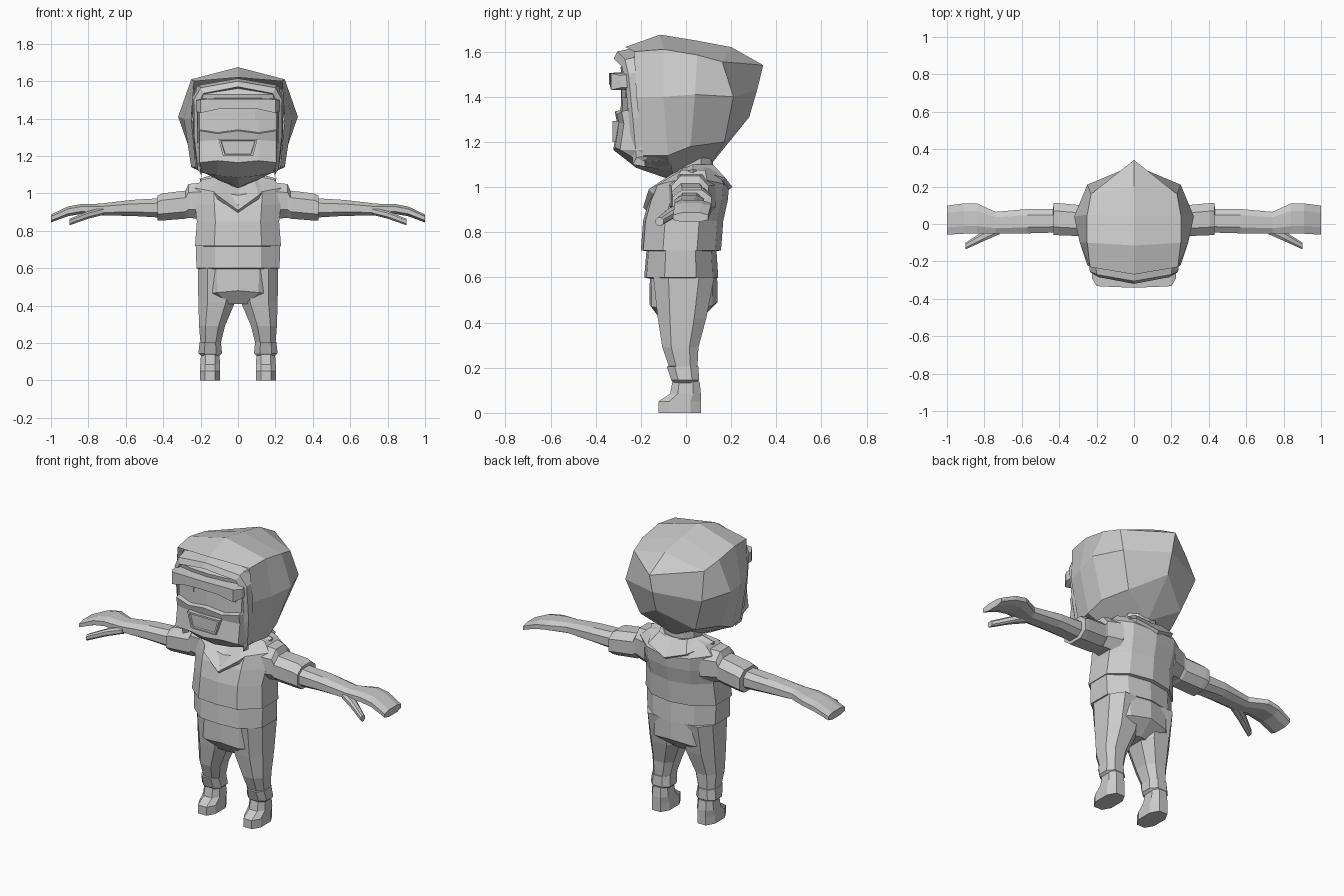
import bpy, bmesh

grey = bpy.data.materials.new("plain_grey")
grey.diffuse_color = (0.6, 0.6, 0.6, 1)


def finish(name, bm, mirror):
    bmesh.ops.remove_doubles(bm, verts=bm.verts, dist=0.0005)
    bmesh.ops.recalc_face_normals(bm, faces=bm.faces)
    me = bpy.data.meshes.new(name)
    bm.to_mesh(me)
    bm.free()
    me.materials.append(grey)
    ob = bpy.data.objects.new(name, me)
    bpy.context.collection.objects.link(ob)
    if mirror:
        ob.modifiers.new("mirror", 'MIRROR').use_axis[0] = True
    return ob


def skin(name, rows, closed=True, caps=(True, True), mirror=True):
    """Bridge rows of points; closed rows are rings, open rows form a sheet."""
    bm = bmesh.new()
    vs = [[bm.verts.new(p) for p in r] for r in rows]
    n = len(rows[0])
    for a, b in zip(vs, vs[1:]):
        for i in range(n if closed else n - 1):
            j = (i + 1) % n
            bm.faces.new((a[i], a[j], b[j], b[i]))
    if closed:
        for r, c in ((vs[0], caps[0]), (vs[-1], caps[1])):
            if c:
                bm.faces.new(r)
    return finish(name, bm, mirror)


def octagon(a0, a1, b0, b1, k=0.25):
    """Chamfered rectangle in two axes."""
    p, q = (a1 - a0) * k, (b1 - b0) * k
    return [(a0 + p, b0), (a1 - p, b0), (a1, b0 + q), (a1, b1 - q),
            (a1 - p, b1), (a0 + p, b1), (a0, b1 - q), (a0, b0 + q)]


def zring(x0, x1, y0, y1, z, k=0.25):
    return [(x, y, z) for x, y in octagon(x0, x1, y0, y1, k)]


def xring(x, y0, y1, z0, z1, k=0.25):
    return [(x, y, z) for y, z in octagon(y0, y1, z0, z1, k)]


def body(rx, yf, yb, zf, zs=None, zb=None):
    """Ten sided body ring with separate front, side and back heights."""
    zs = zf if zs is None else zs
    zb = zs if zb is None else zb
    m, d = (yf + yb) / 2, (yb - yf) / 2
    half = [(0, -1, zf), (.55, -.94, (zf + zs) / 2), (1, -.45, zs),
            (1, .4, zs), (.6, .85, (zs + zb) / 2), (0, 1, zb)]
    right = [(x * rx, m + y * d, z) for x, y, z in half]
    return right + [(-x, y, z) for x, y, z in right[-2:0:-1]]


# Torso clothing
skin("shirt", [body(.2, -.17, .13, .715), body(.23, -.2, .155, .72),
               body(.22, -.19, .165, .85), body(.23, -.165, .185, .94),
               body(.235, -.135, .19, .99, 1.03, 1.0),
               body(.19, -.09, .16, 1.0, 1.075, 1.05),
               body(.11, -.06, .125, 1.03, 1.09, 1.09)], mirror=False)
skin("shirt_hem", [body(.2, -.165, .13, .595), body(.222, -.185, .143, .6),
                   body(.226, -.175, .135, .72)], mirror=False)
skin("pelvis", [body(.205, -.16, .138, .61), body(.2, -.162, .14, .48, .46, .49),
                body(.09, -.11, .06, .41)], mirror=False)
skin("collar", [
    [(0, -.08, 1.03), (.09, -.06, 1.06), (.13, .03, 1.1), (.09, .12, 1.1), (0, .135, 1.08)],
    [(0, -.19, .91), (.11, -.165, .99), (.205, .03, 1.08), (.125, .175, 1.04), (0, .205, 1.0)],
    [(0, -.17, .89), (.11, -.145, .97), (.2, .03, 1.05), (.12, .15, 1.02), (0, .18, .98)],
], closed=False)
skin("neck", [body(.1, -.06, .12, 1.0), body(.1, -.06, .12, 1.13)], mirror=False)

# Legs and shoes
skin("leg", [zring(.01, .215, -.145, .125, .6), zring(.015, .212, -.125, .09, .42),
             zring(.07, .208, -.105, .055, .29), zring(.095, .2, -.07, .05, .19)])
skin("ankle_cuff", [zring(.1, .195, -.055, .045, .13), zring(.085, .212, -.065, .058, .145),
                    zring(.092, .205, -.085, .055, .205), zring(.105, .19, -.06, .04, .21)])
skin("shoe", [zring(.095, .202, -.122, .066, 0), zring(.095, .202, -.122, .066, .05),
              zring(.095, .202, -.07, .066, .085), zring(.1, .198, -.06, .06, .14)])

# Arms
skin("sleeve", [xring(.18, -.08, .13, .86, 1.06), xring(.265, -.065, .1, .87, 1.05),
                xring(.28, -.065, .1, .865, 1.015), xring(.405, -.06, .112, .855, 1.0),
                xring(.43, -.06, .112, .855, .988), xring(.432, -.04, .09, .875, .97)])
skin("arm", [xring(.4, -.045, .08, .87, .975), xring(.57, -.05, .08, .88, .965),
             xring(.74, -.052, .065, .882, .945), xring(.84, -.052, .11, .89, .943),
             xring(.91, -.052, .11, .878, .93), xring(1.0, -.057, .098, .845, .887)])
skin("thumb", [xring(.72, -.055, .01, .885, .925), xring(.8, -.09, -.035, .865, .905),
               xring(.9, -.135, -.1, .83, .865)])

# Head shell, rows running front to back
skin("head_shell", [
    [(0, -.27, 1.62), (.235, -.23, 1.6), (.25, -.22, 1.4), (.225, -.19, 1.14), (0, -.21, 1.09)],
    [(0, -.115, 1.675), (.25, -.1, 1.61), (.29, -.1, 1.4), (.25, -.08, 1.14), (0, -.06, 1.03)],
    [(0, .04, 1.65), (.25, .05, 1.585), (.32, .04, 1.41), (.24, .02, 1.18), (0, .04, 1.06)],
    [(0, .2, 1.62), (.23, .16, 1.555), (.25, .21, 1.4), (.18, .17, 1.2), (0, .11, 1.1)],
    [(0, .342, 1.54), (0, .342, 1.54), (0, .315, 1.43), (0, .28, 1.31), (0, .11, 1.1)],
], closed=False)

# Raised rim around the face opening
path = [(0, -.285, 1.6), (.2, -.25, 1.565), (.236, -.235, 1.5),
        (.234, -.215, 1.3), (.215, -.2, 1.13)]
skin("face_rim", [
    [(x * 1.03, y + .05, z + .015) for x, y, z in path],
    [(x, y - .02, z) for x, y, z in path],
    [(x * .92, y - .035, z - .03) for x, y, z in path],
    [(x * .9, y + .02, z - .04) for x, y, z in path],
], closed=False)


def face_row(z, y, dz=0.0):
    return [(0, y, z), (.11, y + .008, z + dz), (.205, y + .03, z), (.225, -.19, z)]


# Face, beard and chin
skin("face", [face_row(1.575, -.26), face_row(1.53, -.29), face_row(1.5, -.285),
              face_row(1.32, -.29)], closed=False)
skin("beard", [face_row(1.345, -.27, -.015), face_row(1.335, -.315, -.015),
               face_row(1.28, -.305, .005), face_row(1.165, -.322, .01),
               [(0, -.22, 1.085), (.11, -.215, 1.095), (.19, -.2, 1.11), (.215, -.17, 1.13)],
               [(0, -.06, 1.03), (.1, -.06, 1.07), (.2, -.07, 1.12), (.23, -.09, 1.14)]],
     closed=False)

# Brow bar
skin("brow", [
    [(x, yb, z1), (x, yf, z1 - .005), (x, yf, z0), (x, yb, z0)]
    for x, yf, yb, z0, z1 in ((0, -.34, -.27, 1.455, 1.51), (.11, -.337, -.265, 1.45, 1.51),
                              (.2, -.332, -.24, 1.43, 1.508), (.225, -.29, -.23, 1.44, 1.5))
], caps=(False, True))

# Eyes as thin plates
skin("eye", [[(x, y - .006, 1.395), (x, y - .006, 1.445), (x, y + .003, 1.445), (x, y + .003, 1.395)]
             for x, y in ((.09, -.28), (.172, -.262))])


def mouth_row(s, y, z0, z1):
    return [(-.105 * s, y, z1), (.105 * s, y, z1), (.08 * s, y, z0), (-.08 * s, y, z0)]


# Mouth frame with recessed centre
skin("mouth", [mouth_row(1, -.29, 1.2, 1.292), mouth_row(1, -.326, 1.2, 1.292),
               mouth_row(.88, -.326, 1.208, 1.282), mouth_row(.85, -.318, 1.211, 1.279)],
     caps=(False, True), mirror=False)
